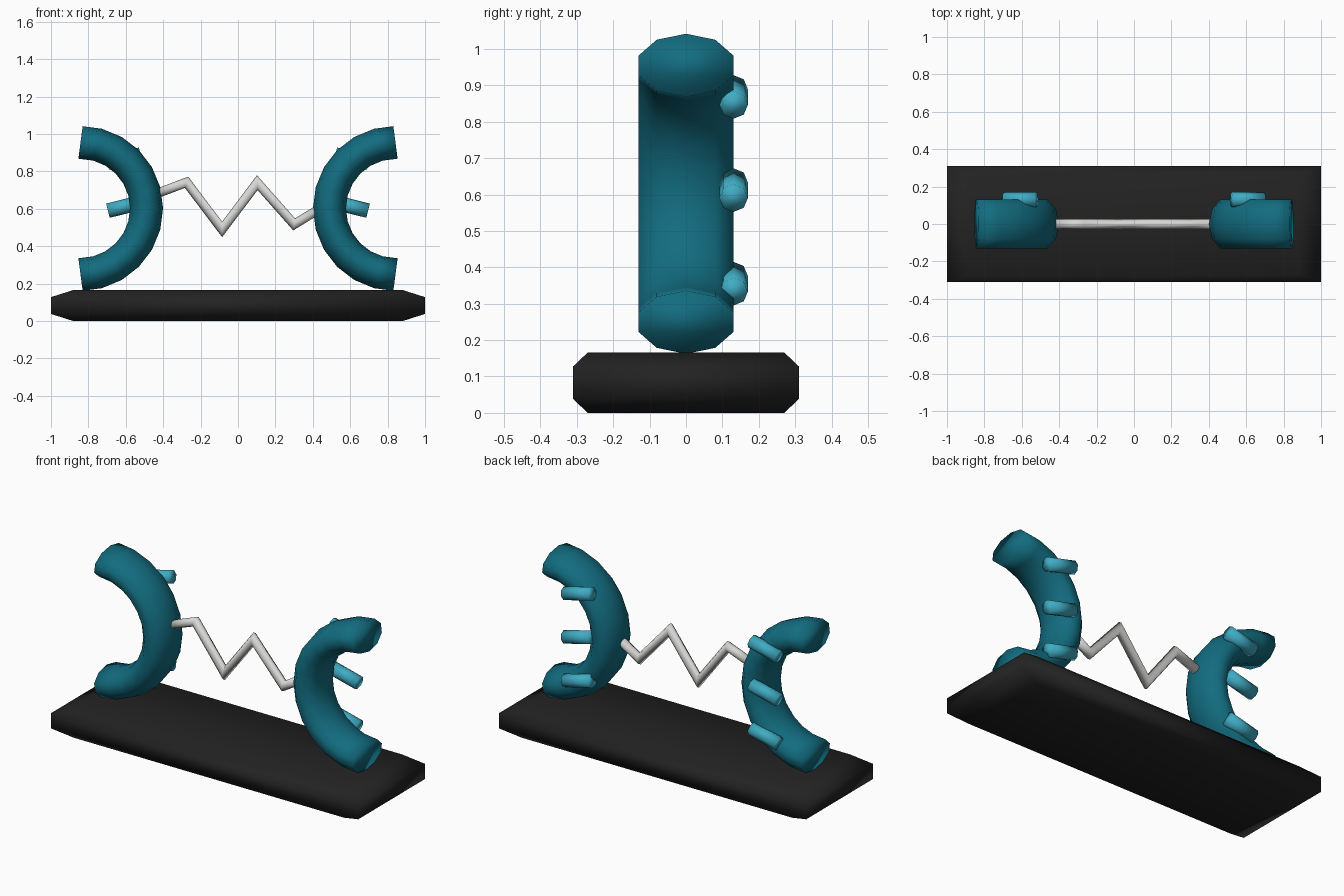
import bpy, bmesh
from math import sin, cos, pi, radians
from mathutils import Vector

if "Cube" in bpy.data.objects:
    bpy.data.objects.remove(bpy.data.objects["Cube"])


def material(name, color):
    m = bpy.data.materials.new(name)
    m.diffuse_color = (*color, 1)
    m.use_nodes = True
    m.node_tree.nodes["Principled BSDF"].inputs["Base Color"].default_value = m.diffuse_color
    return m


TEAL = material("dark teal", (0.006, 0.15, 0.215))
AQUA = material("light aqua", (0.05, 0.41, 0.55))
SILVER = material("pale grey", (0.68, 0.68, 0.67))
BLACK = material("near black", (0.016, 0.016, 0.016))


def loft(name, rings, mat):
    """Join rings of points into a closed, capped, smooth mesh."""
    bm = bmesh.new()
    loops = [[bm.verts.new(p) for p in ring] for ring in rings]
    n = len(loops[0])
    for a, b in zip(loops, loops[1:]):
        for i in range(n):
            j = (i + 1) % n
            bm.faces.new((a[i], a[j], b[j], b[i]))
    bm.faces.new(loops[0][::-1])
    bm.faces.new(loops[-1])
    bmesh.ops.recalc_face_normals(bm, faces=bm.faces)
    for f in bm.faces:
        f.smooth = True
    me = bpy.data.meshes.new(name)
    bm.to_mesh(me)
    bm.free()
    me.materials.append(mat)
    ob = bpy.data.objects.new(name, me)
    bpy.context.collection.objects.link(ob)
    return ob


def sweep(name, path, ry, rn, sides, mat):
    """Sweep an ellipse (ry along y, rn in the xz plane) on a mitred xz path."""
    pts = [Vector((x, 0, z)) for x, z in path]
    dirs = [(b - a).normalized() for a, b in zip(pts, pts[1:])]
    dirs = [dirs[0]] + dirs + [dirs[-1]]
    rings = []
    for p, d0, d1 in zip(pts, dirs, dirs[1:]):
        t = (d0 + d1).normalized()
        normal = Vector((-t.z, 0, t.x)) / t.dot(d0)
        rings.append([p + normal * (rn * cos(2 * pi * k / sides))
                      + Vector((0, ry * sin(2 * pi * k / sides), 0))
                      for k in range(sides)])
    return loft(name, rings, mat)


# Base slab with sloped top and bottom rims
base = []
for x, y, z in ((0.88, 0.27, 0), (1, 0.31, 0.038), (1, 0.31, 0.128), (0.88, 0.27, 0.166)):
    base.append([(-x, -y, z), (x, -y, z), (x, y, z), (-x, y, z)])
loft("base", base, BLACK)

for s, side in ((-1, "left"), (1, "right")):
    # C-shaped arm opening outwards
    arc = [(s * (0.842 - 0.353 * cos(a)), 0.602 + 0.353 * sin(a))
           for a in (-pi / 2 + pi * k / 12 for k in range(13))]
    sweep(side + "_arm", arc, 0.137, 0.0875, 10, TEAL)
    # Three tilted pins on the back of each arm
    for i, z in enumerate((0.355, 0.612, 0.868)):
        dx, dz = 0.09 * cos(radians(14)), 0.09 * sin(radians(14))
        pin = sweep(f"{side}_pin_{i + 1}",
                    [(s * (0.608 + dx), z - dz), (s * (0.608 - dx), z + dz)],
                    0.039, 0.039, 8, AQUA)
        pin.location.y = 0.131

# Zigzag rod linking the arms
sweep("zigzag_rod", [(-0.418, 0.688), (-0.275, 0.742), (-0.085, 0.49), (0.103, 0.74),
                     (0.3, 0.517), (0.42, 0.59)], 0.027, 0.025, 8, SILVER)
